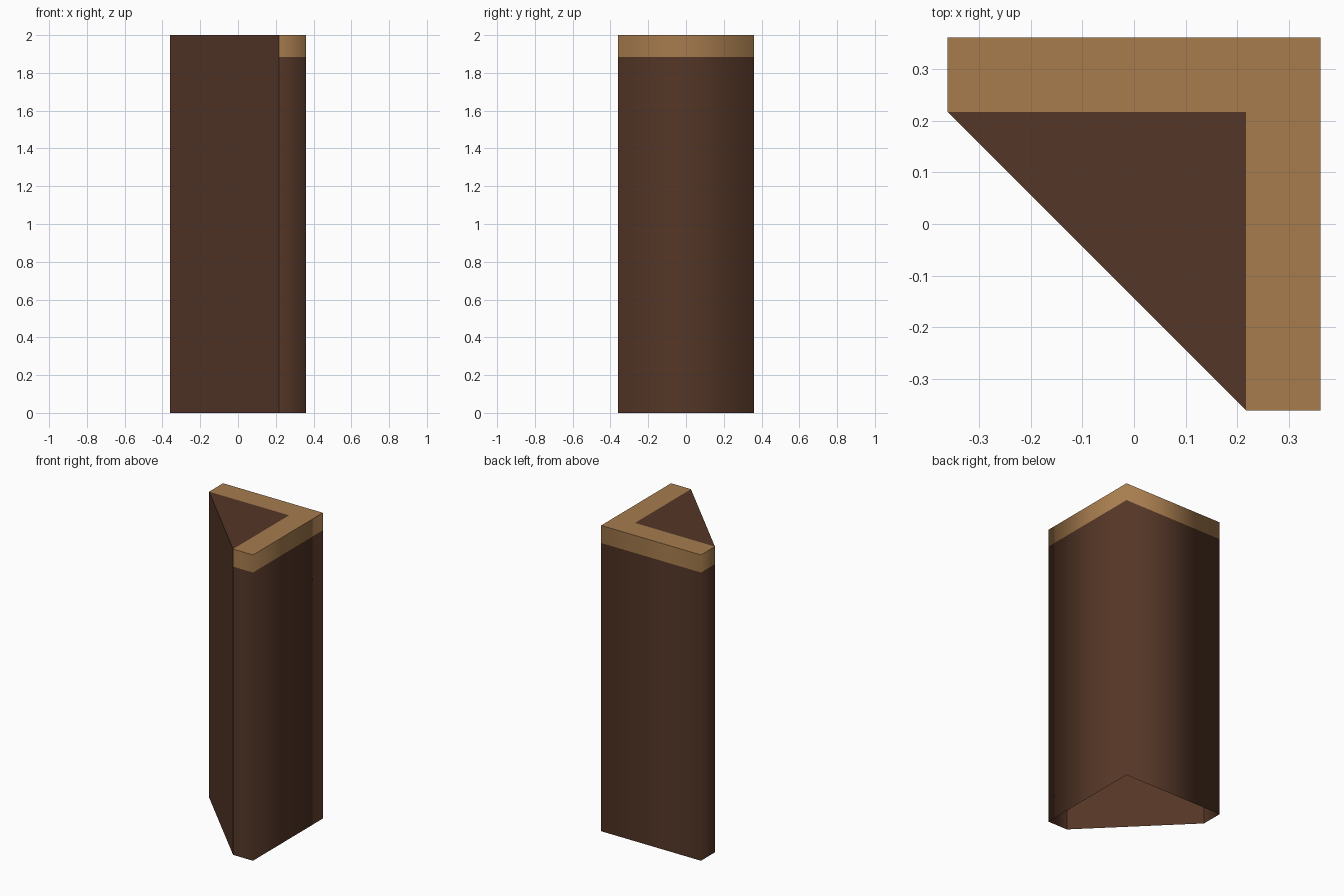
import bpy

if "Cube" in bpy.data.objects:
    bpy.data.objects.remove(bpy.data.objects["Cube"])

H, BAND = 2.0, 1.885     # total height, start of the pale band
O, I = 0.361, 0.217      # outer half-width, inner edge of the pale L


def material(name, rgb):
    m = bpy.data.materials.new(name)
    m.diffuse_color = (*rgb, 1.0)
    m.use_nodes = True
    m.node_tree.nodes["Principled BSDF"].inputs["Base Color"].default_value = m.diffuse_color
    return m


bark = material("dark_wood", (0.089, 0.037, 0.020))
pale = material("pale_wood", (0.385, 0.202, 0.076))


def add(name, verts, faces, mat, smooth=False):
    me = bpy.data.meshes.new(name)
    me.from_pydata(verts, [], faces)
    me.materials.append(mat)
    for p in me.polygons:
        p.use_smooth = smooth
    ob = bpy.data.objects.new(name, me)
    bpy.context.scene.collection.objects.link(ob)
    return ob


def strip(name, path, z0, z1, mat, smooth=False):
    """Upright wall following an open path, outside on the right-hand side."""
    n = len(path)
    verts = [(x, y, z) for z in (z0, z1) for x, y in path]
    faces = [(i, i + 1, n + i + 1, n + i) for i in range(n - 1)]
    return add(name, verts, faces, mat, smooth)


def cap(name, path, z, mat):
    return add(name, [(x, y, z) for x, y in path], [tuple(range(len(path)))], mat)


# Outside wall: narrow end, right side, back, narrow end
outer = [(I, -O), (O, -O), (O, O), (-O, O), (-O, I)]
strip("outer_wall", outer, 0, BAND, bark, True)
strip("top_band", outer, BAND, H, pale, True)

# Flat diagonal front panel, full height
strip("diagonal_panel", [(-O, I), (I, -O)], 0, H, bark)

# Top: pale L-shaped rim and dark triangle; the underside is open
cap("top_rim", outer + [(I, I)], H, pale)
cap("top_triangle", [(-O, I), (I, -O), (I, I)], H, bark)
